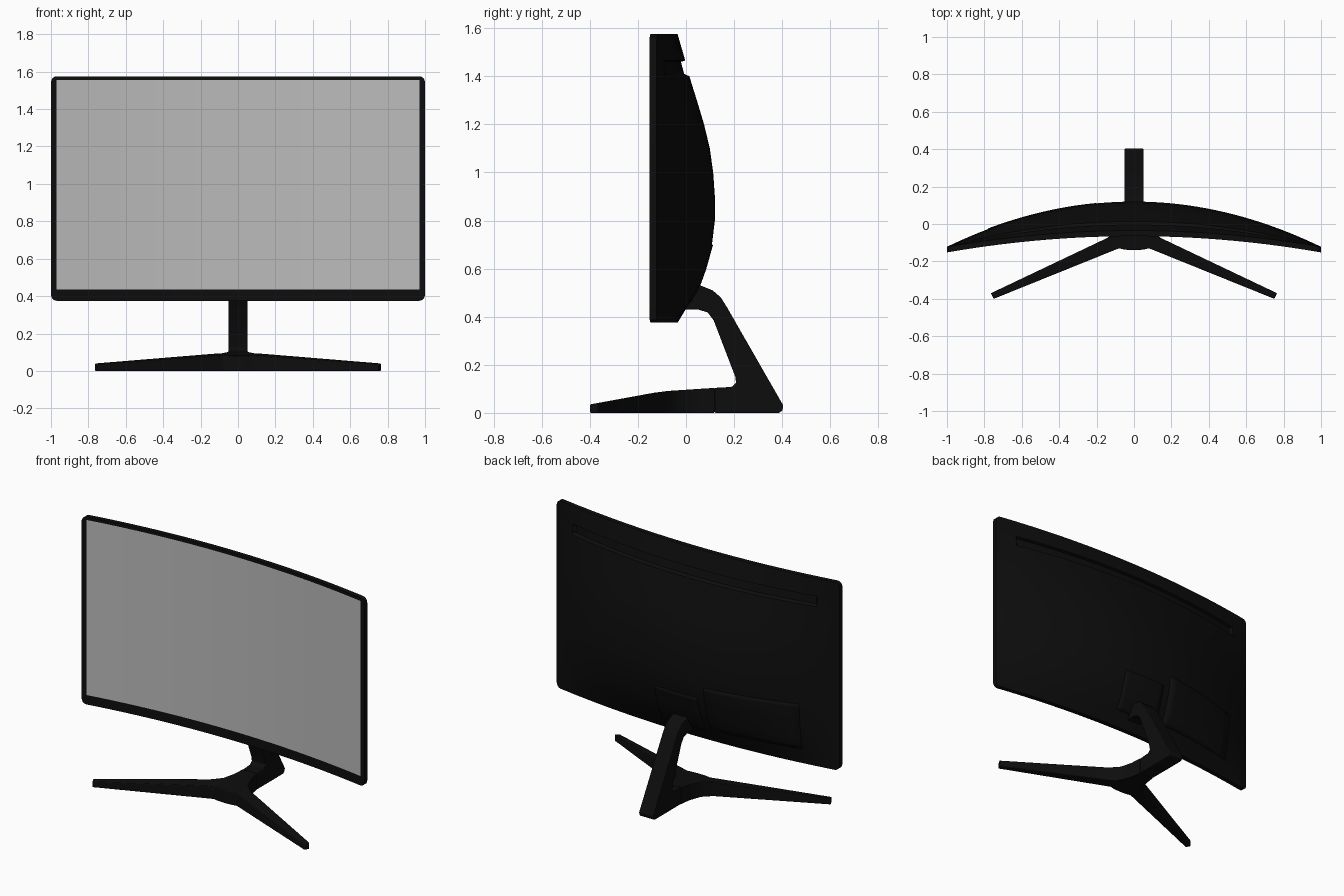
import bpy, bmesh, math

cube = bpy.data.objects.get("Cube")
if cube:
    bpy.data.objects.remove(cube, do_unlink=True)


def material(name, value):
    mat = bpy.data.materials.new(name)
    mat.use_nodes = True
    color = (value, value, value, 1)
    mat.diffuse_color = color
    mat.node_tree.nodes["Principled BSDF"].inputs["Base Color"].default_value = color
    return mat


BLACK = material("black plastic", 0.004)
GREY = material("screen grey", 0.5)


def finish(name, bm, mats, bevel=0):
    bmesh.ops.remove_doubles(bm, verts=bm.verts, dist=1e-5)
    bmesh.ops.recalc_face_normals(bm, faces=bm.faces)
    mesh = bpy.data.meshes.new(name)
    bm.to_mesh(mesh)
    bm.free()
    obj = bpy.data.objects.new(name, mesh)
    bpy.context.collection.objects.link(obj)
    for mat in mats:
        mesh.materials.append(mat)
    bpy.ops.object.select_all(action="DESELECT")
    obj.select_set(True)
    bpy.context.view_layer.objects.active = obj
    bpy.ops.object.shade_smooth_by_angle(angle=math.radians(30))
    if bevel:
        mod = obj.modifiers.new("soft edges", "BEVEL")
        mod.width = bevel
        mod.segments = 2
        mod.limit_method = "ANGLE"
    return obj


def loft(sections):
    """Skin closed sections with equal point counts and cap both ends."""
    bm = bmesh.new()
    rings = [[bm.verts.new(p) for p in s] for s in sections]
    n = len(rings[0])
    for a, b in zip(rings, rings[1:]):
        for i in range(n):
            j = (i + 1) % n
            bm.faces.new((a[i], a[j], b[j], b[i]))
    bm.faces.new(rings[0])
    bm.faces.new(rings[-1])
    return bm


# Curved housing: front arc, and a back that bulges over the thin rim
BOTTOM, TOP, CORNER = 0.375, 1.575, 0.03
SCREEN_LOW, SCREEN_HIGH, SCREEN_SIDE = 0.435, 1.555, 0.97
SLOT_LOW, SLOT_HIGH = 1.41, 1.46
BULGE = [(TOP, 0), (1.465, 0.032), (SLOT_HIGH, 0.032), (SLOT_LOW, 0.045),
         (1.4, 0.049), (1.3, 0.08), (1.2, 0.11), (1.1, 0.134), (1.0, 0.148),
         (0.9, 0.155), (0.8, 0.155), (0.7, 0.143), (0.6, 0.115),
         (0.53, 0.09), (0.45, 0.045), (BOTTOM, 0)]


def front_y(x):
    return -0.065 - 0.087 * x * x


def back_y(x, z):
    depth = 0
    for (z1, d1), (z0, d0) in zip(BULGE, BULGE[1:]):
        if z0 <= z <= z1:
            depth = d0 + (d1 - d0) * (z - z0) / (z1 - z0)
    return front_y(x) + 0.03 + depth * (1 - x * x)


def housing_section(x):
    over = max(0, abs(x) - (1 - CORNER))
    inset = CORNER - math.sqrt(max(0, CORNER ** 2 - over ** 2))
    low, high = BOTTOM + inset, TOP - inset
    points = [(x, front_y(x), min(max(z, low), high))
              for z in (BOTTOM, SCREEN_LOW, SCREEN_HIGH, TOP)]
    for z, _ in BULGE:
        z = min(max(z, low), high)
        y = back_y(x, z)
        if abs(x) < 0.86 and SLOT_LOW <= z <= SLOT_HIGH:
            y -= 0.018  # long vent slot
        points.append((x, y, z))
    return points


columns = [SCREEN_SIDE * i / 20 for i in range(21)] + [0.85, 0.865, 0.982, 0.994, 1]
columns = sorted(set(columns + [-x for x in columns]))
bm = loft([housing_section(x) for x in columns])
bmesh.ops.recalc_face_normals(bm, faces=bm.faces)
for face in bm.faces:
    c = face.calc_center_median()
    on_screen = abs(c.x) < SCREEN_SIDE and SCREEN_LOW < c.z < SCREEN_HIGH
    face.material_index = int(on_screen and face.normal.y < -0.5)
finish("curved_display", bm, [BLACK, GREY])


# Thin covers that follow the curved back
def back_cover(name, x0, x1, z0, z1, nx=10, nz=12):
    bm = bmesh.new()
    grid = []
    for i in range(nx + 1):
        x = x0 + (x1 - x0) * i / nx
        zs = [z0 + (z1 - z0) * j / nz for j in range(nz + 1)]
        grid.append([bm.verts.new((x, back_y(x, z), z)) for z in zs])
    for a, b in zip(grid, grid[1:]):
        for j in range(nz):
            bm.faces.new((a[j], a[j + 1], b[j + 1], b[j]))
    obj = finish(name, bm, [BLACK])
    mod = obj.modifiers.new("thickness", "SOLIDIFY")
    mod.thickness = 0.009
    mod.offset = 0


back_cover("mount_cover", -0.15, 0.15, 0.46, 0.7)
back_cover("port_cover", -0.78, -0.2, 0.48, 0.78)

# Bent neck: side profile extruded across its width
NECK_HALF = 0.05
neck = [(-0.01, 0.43), (0.05, 0.43), (0.09, 0.418), (0.115, 0.385),
        (0.205, 0.15), (0.208, 0.125), (0.19, 0.108), (0.12, 0.104),
        (0.12, 0), (0.385, 0), (0.4, 0.008), (0.405, 0.03),
        (0.17, 0.44), (0.145, 0.48), (0.11, 0.51), (0.06, 0.53), (0.02, 0.55)]
finish("neck", loft([[(x, y, z) for y, z in neck] for x in (-NECK_HALF, NECK_HALF)]),
       [BLACK], 0.004)


# Forked base: front and back plan points from the middle to a leg tip
def base_height(y):
    return 0.09 + 0.183 * (y + 0.1) if y < -0.1 else 0.09 + 0.064 * (y + 0.1)


stations = [((0, -0.14), (0, 0.12)), ((0.05, -0.137), (NECK_HALF, 0.12)),
            ((0.08, -0.13), (0.06, 0.05)), ((0.11, -0.142), (0.085, -0.02)),
            ((0.15, -0.158), (0.14, -0.073)), ((0.75, -0.4), (0.765, -0.37))]


def base_section(front, back, side):
    (xf, yf), (xb, yb) = front, back
    return [(side * xf, yf, 0), (side * xf, yf, base_height(yf)),
            (side * xb, yb, base_height(yb)), (side * xb, yb, 0)]


left = [base_section(f, b, 1) for f, b in stations]
right = [base_section(f, b, -1) for f, b in stations[:0:-1]]
finish("forked_base", loft(right + left), [BLACK], 0.004)
